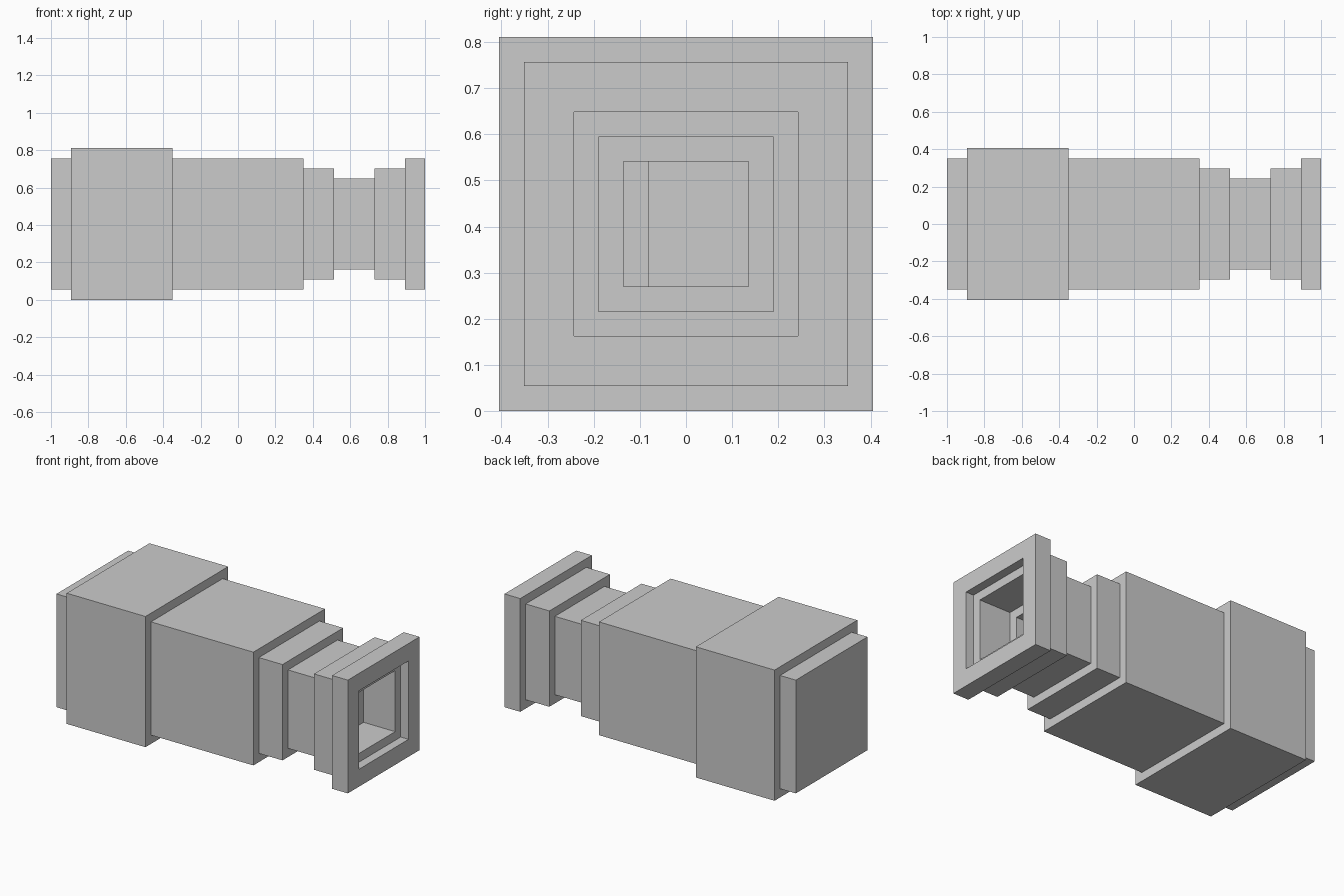
import bpy, bmesh

if "Cube" in bpy.data.objects:
    bpy.data.objects.remove(bpy.data.objects["Cube"])

U = 2 / 37          # one block unit: the model is 37 units long
CZ = 7.5 * U        # height of the long axis


def square_sweep(name, profile):
    """Skin square rings (x, half size, optional -y side) and cap both ends."""
    bm = bmesh.new()
    rings = []
    for x, h, *side in profile:
        lo = -(side[0] if side else h)
        corners = [(lo, -h), (h, -h), (h, h), (lo, h)]
        rings.append([bm.verts.new(((x - 18.5) * U, y * U, CZ + z * U))
                      for y, z in corners])
    for a, b in zip(rings, rings[1:]):
        for i in range(4):
            j = (i + 1) % 4
            quad = [a[i], a[j], b[j], b[i]]
            # skip the sides where a stepped ring does not move
            quad = [v for k, v in enumerate(quad)
                    if all((v.co - w.co).length > 1e-6 for w in quad[:k])]
            if len(quad) > 2:
                bm.faces.new(quad)
    bm.faces.new(rings[0])
    bm.faces.new(rings[-1])
    bmesh.ops.remove_doubles(bm, verts=bm.verts, dist=1e-5)
    bmesh.ops.dissolve_degenerate(bm, edges=bm.edges, dist=1e-5)
    bmesh.ops.recalc_face_normals(bm, faces=bm.faces)
    mesh = bpy.data.meshes.new(name)
    bm.to_mesh(mesh)
    bm.free()
    obj = bpy.data.objects.new(name, mesh)
    bpy.context.collection.objects.link(obj)
    return obj


# Outer steps: (length, half size) from the rear plate to the muzzle lip
sections = [(2, 6.5), (10, 7.5), (13, 6.5), (3, 5.5), (4, 4.5), (3, 5.5), (2, 6.5)]
profile, x = [], 0
for length, half in sections:
    profile += [(x, half), (x + length, half)]
    x += length

# Bore stepping inward from the muzzle, with an offset pocket at its end
profile += [(37, 4.5), (36, 4.5), (36, 3.5), (32, 3.5), (32, 2.5), (28, 2.5),
            (28, 2.5, 1.5), (25, 2.5, 1.5)]

square_sweep("stepped_barrel", profile)
